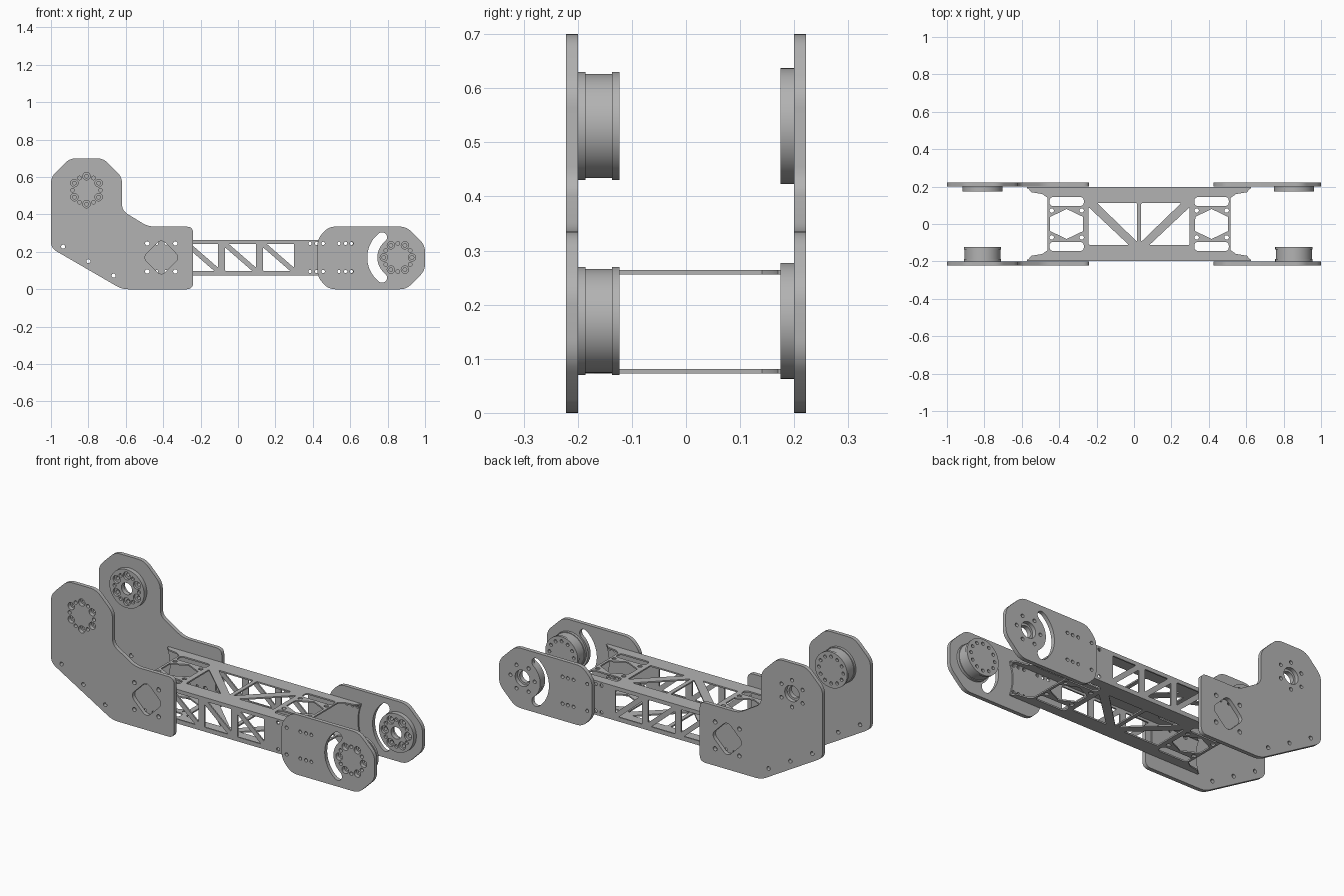
import bpy, bmesh
from math import sin, cos, pi, radians
from mathutils import Vector, Matrix

if "Cube" in bpy.data.objects:
    bpy.data.objects.remove(bpy.data.objects["Cube"])

grey = bpy.data.materials.new("plain_grey")
grey.diffuse_color = (0.45, 0.45, 0.45, 1)
grey.use_nodes = True
grey.node_tree.nodes["Principled BSDF"].inputs["Base Color"].default_value = grey.diffuse_color


def rounded(pts, r, n=5):
    """Polygon with each corner eased over distance r."""
    out = []
    pts = [Vector(p) for p in pts]
    for i, p in enumerate(pts):
        a, b = pts[i - 1] - p, pts[(i + 1) % len(pts)] - p
        k = min(r, a.length * 0.45, b.length * 0.45)
        s, e = p + a.normalized() * k, p + b.normalized() * k
        for j in range(n + 1):
            t = j / n
            out.append(s * (1 - t) ** 2 + p * 2 * t * (1 - t) + e * t * t)
    return out


def circle(x, y, r, n=20):
    return [(x + r * cos(2 * pi * i / n), y + r * sin(2 * pi * i / n)) for i in range(n)]


def ring(c, radius, r, start, count=6):
    return [circle(c[0] + radius * cos(start + 2 * pi * i / count),
                   c[1] + radius * sin(start + 2 * pi * i / count), r, 14) for i in range(count)]


def rect(x0, x1, y0, y1):
    return [(x0, y0), (x1, y0), (x1, y1), (x0, y1)]


def plate(name, outline, holes, lo, hi, upright=True):
    """Flat sheet with holes; upright sheets span lo..hi in y, others in z."""
    cu = bpy.data.curves.new(name, 'CURVE')
    cu.dimensions, cu.fill_mode = '2D', 'BOTH'
    cu.extrude = (hi - lo) / 2
    for loop in [outline] + holes:
        sp = cu.splines.new('POLY')
        sp.points.add(len(loop) - 1)
        for p, q in zip(sp.points, loop):
            p.co = (q[0], q[1], 0, 1)
        sp.use_cyclic_u = True
    tmp = bpy.data.objects.new(name + "_curve", cu)
    bpy.context.collection.objects.link(tmp)
    dg = bpy.context.evaluated_depsgraph_get()
    me = bpy.data.meshes.new_from_object(tmp.evaluated_get(dg))
    bpy.data.objects.remove(tmp)
    mid = (lo + hi) / 2
    if upright:
        me.transform(Matrix.Translation((0, mid, 0)) @ Matrix.Rotation(pi / 2, 4, 'X'))
    else:
        me.transform(Matrix.Translation((0, 0, mid)))
    bm = bmesh.new()
    bm.from_mesh(me)
    bmesh.ops.remove_doubles(bm, verts=bm.verts, dist=1e-5)
    bmesh.ops.recalc_face_normals(bm, faces=bm.faces)
    bm.to_mesh(me)
    bm.free()
    me.materials.clear()
    me.materials.append(grey)
    ob = bpy.data.objects.new(name, me)
    bpy.context.collection.objects.link(ob)
    return ob


# Joint centres and the start angle of their bolt rings
UP, LOW = (-0.81, 0.53), (0.855, 0.17)
JOINTS = {"upper": (UP, pi / 2), "lower": (LOW, 0)}

# Large angled bracket and short end bracket outlines
bracket = rounded([(-1, .6), (-.90, .70), (-.72, .70), (-.62, .60), (-.62, .42), (-.48, .335),
                   (-.24, .335), (-.24, 0), (-.62, 0), (-1, .22)], .035)
end = rounded([(.425, .27), (.485, .335), (.90, .335), (1, .235), (1, .10),
               (.90, 0), (.485, 0), (.425, .065)], .035)

# Bracket openings: edge holes, soft diamond and its four bolts
d = .1
diamond = rounded([(-.41 - d, .17), (-.41, .17 + d), (-.41 + d, .17), (-.41, .17 - d)], .035)
bracket_holes = [circle(x, z, .011, 12) for x, z in ((-.935, .228), (-.80, .15), (-.665, .073))]
bolt_z = (.095, .245)
side_bolts = [circle(x, z, .012, 12) for x in (-.485, -.335) for z in bolt_z]
bracket_holes += [diamond] + side_bolts

# End bracket openings: bolt rows and curved slot
end_bolts = [circle(x, z, .0095, 12) for x in (.455, .54, .575, .608) for z in bolt_z]


def arc(c, r, a0, a1, n=20):
    return [(c[0] + r * cos(radians(a0 + (a1 - a0) * i / n)),
             c[1] + r * sin(radians(a0 + (a1 - a0) * i / n))) for i in range(n + 1)]


def polar(a):
    return (LOW[0] + .137 * cos(radians(a)), LOW[1] + .137 * sin(radians(a)))


slot = (arc(LOW, .164, 128, 232) + arc(polar(232), .027, 232, 412, 8)[1:-1]
        + arc(LOW, .110, 232, 128) + arc(polar(128), .027, -52, 128, 8)[1:-1])

for joint, (c, a) in JOINTS.items():
    outline, holes = (bracket, bracket_holes) if joint == "upper" else (end, end_bolts + [slot])
    big, small = ring(c, .075, .02, a), ring(c, .075, .01, a + pi / 6)
    bolts = ring(c, .075, .01, a)
    plate(joint + "_front_bracket", outline, holes + big + small, -.222, -.20)
    plate(joint + "_back_bracket", outline, holes + bolts + [circle(*c, .045, 32)], .20, .222)
    # Motor drum: drilled flanges around a plain core
    plate(joint + "_motor_base", circle(*c, .10, 64), bolts + small, -.20, -.186)
    plate(joint + "_motor_core", circle(*c, .096, 64), [], -.186, -.137)
    plate(joint + "_motor_cap", circle(*c, .10, 64),
          ring(c, .075, .009, a, 12), -.137, -.123)
    # Bearing hub with counterbored bolts
    bore = [circle(*c, .033, 32)]
    plate(joint + "_hub_face", circle(*c, .107, 64),
          ring(c, .072, .022, a) + ring(c, .075, .01, a + pi / 6) + bore, .175, .188)
    plate(joint + "_hub_back", circle(*c, .107, 64), bolts + bore, .188, .20)

# Channel: symmetric about x = MID
MID, HALF, W = .0275, .5975, .197


def mirror_x(loop):
    return [(2 * MID - p[0], p[1]) for p in loop]


# Flat truss panels on top and bottom
corner = [(MID + HALF, W), (.605, .170), (.545, .160), (.517, .140)]
right_edge = corner + [(x, -y) for x, y in reversed(corner)]
panel = right_edge + mirror_x(right_edge)[::-1]
bx = .415
half = [rounded(rect(bx - .092, bx + .092, s * .12 - .024, s * .12 + .024), .024) for s in (-1, 1)]
half.append([(bx, .08), (bx + .088, .038), (bx + .088, -.038),
             (bx, -.08), (bx - .088, -.038), (bx - .088, .038)])
half += [circle(bx + sx * .08, sy * .072, .012, 12) for sx in (-1, 1) for sy in (-1, 1)]
half.append(rounded([(MID + .011, .112), (MID + .225, .112), (MID + .011, -.095)], .008))
half.append(rounded([(MID + .27, .09), (MID + .27, -.112), (MID + .055, -.112)], .008))
panel_holes = half + [mirror_x(h) for h in half]
for name, z in (("bottom_truss_panel", .073), ("top_truss_panel", .256)):
    plate(name, panel, panel_holes, z, z + .008, upright=False)

# Side truss walls with hollowed ends
wall_end = arc((.855, .1685), .247, 202, 158, 12)
wall = wall_end + mirror_x(wall_end)[::-1]
wall_holes = [circle(x, z, .0095, 12) for x in (.385, .42, .455, .54, .575, .605) for z in bolt_z]
wall_holes += side_bolts + [circle(x, z, .008, 12) for x in (-.435, -.385) for z in bolt_z]
for x0 in (-.272, -.069, .134):
    x1, z0, z1, g = x0 + .165, .097, .243, .019
    wall_holes.append(rounded([(x0 + g, z1), (x1, z1), (x1, z0 + g)], .006))
    wall_holes.append(rounded([(x0, z1 - g), (x0, z0), (x1 - g, z0)], .006))
plate("front_truss_wall", wall, wall_holes, -W, -W + .008)
plate("back_truss_wall", wall, wall_holes, W - .008, W)

# Smooth rounded edges, crisp corners
for ob in bpy.context.scene.objects:
    ob.select_set(True)
    bpy.context.view_layer.objects.active = ob
bpy.ops.object.shade_smooth_by_angle(angle=radians(32))
